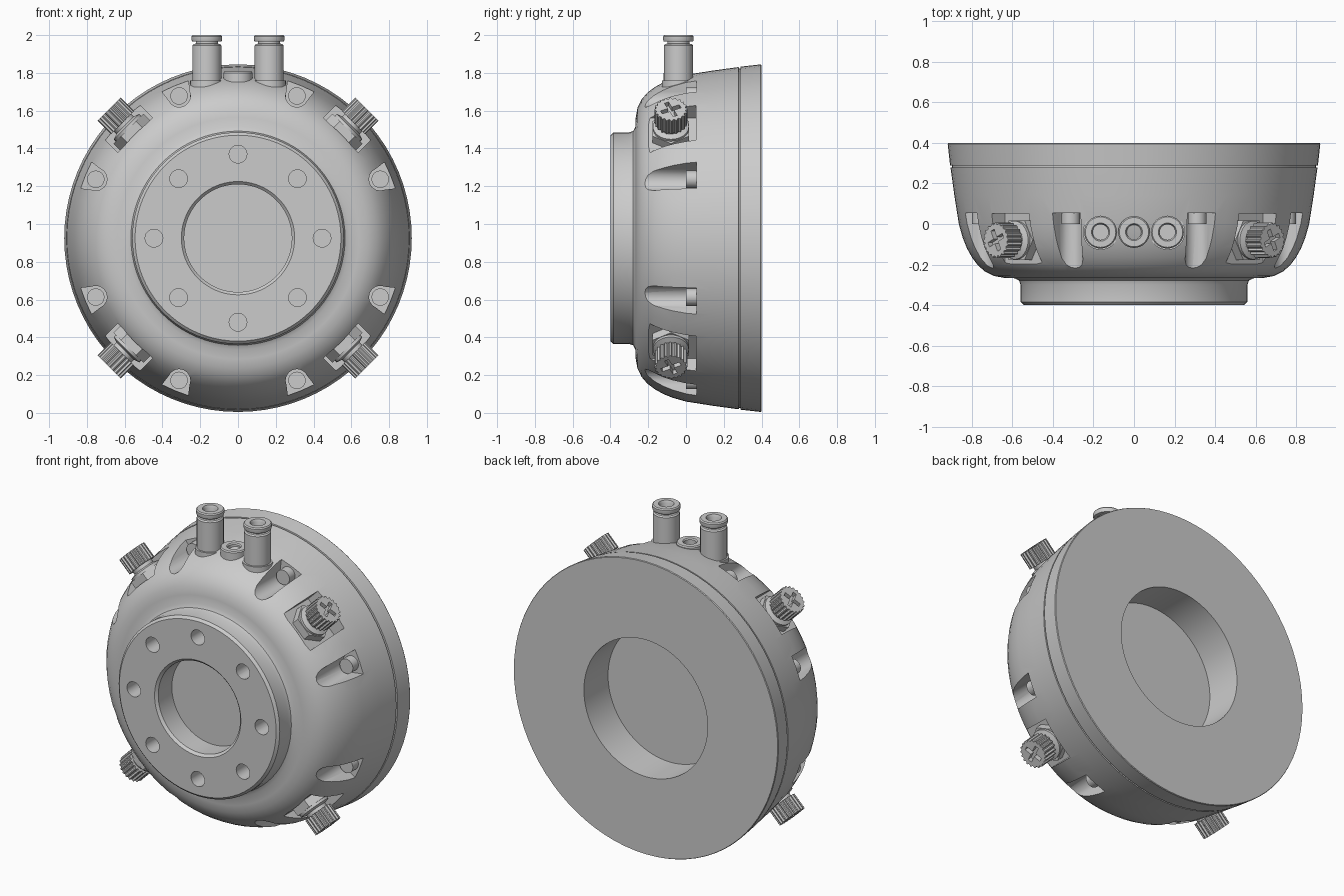
import bpy, bmesh
from math import pi, cos, sin, radians
from mathutils import Matrix

if "Cube" in bpy.data.objects:
    bpy.data.objects.remove(bpy.data.objects["Cube"])

CZ = 0.925                                   # height of the main axis
AXIS = Matrix.Translation((0, 0, CZ)) @ Matrix.Rotation(-pi / 2, 4, 'X')  # local z -> world y


def radial(angle, y=0.0):
    """Local z points outwards at this angle (degrees) around the main axis."""
    return Matrix.Translation((0, y, CZ)) @ Matrix.Rotation(pi / 2 - radians(angle), 4, 'Y')


def finish(name, bm, matrix):
    bmesh.ops.remove_doubles(bm, verts=bm.verts, dist=1e-5)
    bmesh.ops.transform(bm, matrix=matrix, verts=bm.verts)
    bmesh.ops.recalc_face_normals(bm, faces=bm.faces)
    mesh = bpy.data.meshes.new(name)
    bm.to_mesh(mesh)
    bm.free()
    obj = bpy.data.objects.new(name, mesh)
    bpy.context.collection.objects.link(obj)
    return obj


def lathe(name, profile, n, matrix):
    """Revolve (radius, height) points around local z."""
    bm = bmesh.new()
    rings = [[bm.verts.new((r * cos(2 * pi * i / n), r * sin(2 * pi * i / n), h))
              for i in range(n)] for r, h in profile]
    for a, b in zip(rings, rings[1:]):
        for i in range(n):
            j = (i + 1) % n
            bm.faces.new((a[i], a[j], b[j], b[i]))
    return finish(name, bm, matrix)


def cylinder(name, r, h0, h1, n, matrix):
    return lathe(name, [(0, h0), (r, h0), (r, h1), (0, h1)], n, matrix)


def prism(name, outline, h0, h1, matrix):
    bm = bmesh.new()
    low = [bm.verts.new((x, y, h0)) for x, y in outline]
    top = [bm.verts.new((x, y, h1)) for x, y in outline]
    bm.faces.new(low)
    bm.faces.new(top)
    for i in range(len(low)):
        j = (i + 1) % len(low)
        bm.faces.new((low[i], low[j], top[j], top[i]))
    return finish(name, bm, matrix)


def rect(w, h):
    return [(-w, -h), (w, -h), (w, h), (-w, h)]


def select(objs, active):
    bpy.ops.object.select_all(action='DESELECT')
    for o in objs:
        o.select_set(True)
    bpy.context.view_layer.objects.active = active


def cut(obj, cutters):
    for c in cutters:
        c.hide_render = True
    select(cutters, cutters[0])
    if len(cutters) > 1:
        bpy.ops.object.join()
    tool = cutters[0]
    mod = obj.modifiers.new("cut", 'BOOLEAN')
    mod.operation, mod.solver, mod.object = 'DIFFERENCE', 'EXACT', tool
    select([obj], obj)
    bpy.ops.object.modifier_apply(modifier=mod.name)
    bpy.data.objects.remove(tool)


# Main housing: hub, rounded front, tapered wall, groove and recessed back
housing = lathe("housing", [
    (0, -0.25), (0.285, -0.25), (0.285, -0.385), (0.30, -0.40), (0.545, -0.40), (0.56, -0.385),
    (0.56, -0.30), (0.567, -0.28), (0.59, -0.268), (0.64, -0.266), (0.69, -0.257), (0.735, -0.235),
    (0.77, -0.205), (0.80, -0.165), (0.825, -0.12), (0.845, -0.07), (0.865, 0.0), (0.887, 0.14),
    (0.906, 0.279), (0.898, 0.280), (0.898, 0.288), (0.908, 0.289), (0.92, 0.395), (0.917, 0.40),
    (0.43, 0.40), (0.43, 0.16), (0, 0.16)], 80, AXIS)

# Hub bolt holes, screw pockets and flat seats for the side fittings
cutters = []
teardrop = [(0.06 * cos(pi * i / 8), -0.815 + 0.06 * sin(pi * i / 8)) for i in range(9)]
teardrop += [(-0.10, -0.96), (0.10, -0.96)]
for k in range(8):
    a = k * 45
    hole = Matrix.Translation((0.445 * cos(radians(a)), 0, 0.445 * sin(radians(a)))) @ AXIS
    cutters.append(cylinder("bolt_hole_cutter", 0.047, -0.5, -0.24, 24, hole))
    cutters.append(prism("pocket_cutter", teardrop, -0.4, 0.055,
                         radial(a + 22.5) @ Matrix.Rotation(-pi / 2, 4, 'X')))
for k in range(4):
    cutters.append(prism("seat_cutter", rect(0.13, 0.125), 0.77, 1.1, radial(45 + 90 * k, -0.073)))
cut(housing, cutters)
parts = [housing]

# Screw heads inside the pockets
for k in range(8):
    a = radians(k * 45 + 22.5)
    m = Matrix.Translation((0.815 * cos(a), 0, 0.815 * sin(a))) @ AXIS
    parts.append(cylinder("pocket_screw", 0.046, 0.0, 0.07, 24, m))

# Knurled side fittings: hex nut, neck and cross-slotted knob
hexagon = [(0.112 * cos(i * pi / 3), 0.112 * sin(i * pi / 3)) for i in range(6)]
knurl = []
for i in range(80):
    r = 0.087 if i % 4 < 2 else 0.078
    knurl.append((r * cos(2 * pi * i / 80), r * sin(2 * pi * i / 80)))
for k in range(4):
    m = radial(45 + 90 * k, -0.08)
    parts.append(prism("fitting_nut", hexagon, 0.76, 0.82, m))
    parts.append(lathe("fitting_neck", [(0, 0.81), (0.095, 0.81), (0.095, 0.835), (0.065, 0.845),
                                        (0.065, 0.88), (0, 0.88)], 32, m))
    knob = prism("fitting_knob", knurl, 0.865, 0.965, m)
    turn = m @ Matrix.Rotation(radians(25), 4, 'Z')
    plus = [(0.012, 0.055), (-0.012, 0.055), (-0.012, 0.012), (-0.055, 0.012),
            (-0.055, -0.012), (-0.012, -0.012), (-0.012, -0.055), (0.012, -0.055),
            (0.012, -0.012), (0.055, -0.012), (0.055, 0.012), (0.012, 0.012)]
    cut(knob, [prism("slot_cutter", plus, 0.935, 1.0, turn)])
    parts.append(knob)

# Top ports: two tube connectors on bosses with a plug between them
for x in (-0.165, 0.165):
    m = Matrix.Translation((x, -0.04, 0))
    parts.append(cylinder("port_boss", 0.088, 1.60, 1.76, 32, m))
    parts.append(lathe("tube_connector", [
        (0, 1.70), (0.077, 1.70), (0.077, 1.945), (0.070, 1.953), (0.058, 1.955), (0.058, 1.965),
        (0.078, 1.967), (0.081, 1.975), (0.081, 1.993), (0.075, 2.0), (0.045, 2.0),
        (0.038, 1.985), (0.038, 1.85), (0, 1.85)], 32, m))
parts.append(lathe("port_plug", [
    (0, 1.60), (0.078, 1.60), (0.078, 1.80), (0.072, 1.807), (0.042, 1.807), (0.036, 1.80),
    (0.036, 1.75), (0, 1.75)], 32, Matrix.Translation((0, -0.04, 0))))

select(parts, housing)
bpy.ops.object.shade_smooth_by_angle(angle=radians(28))
